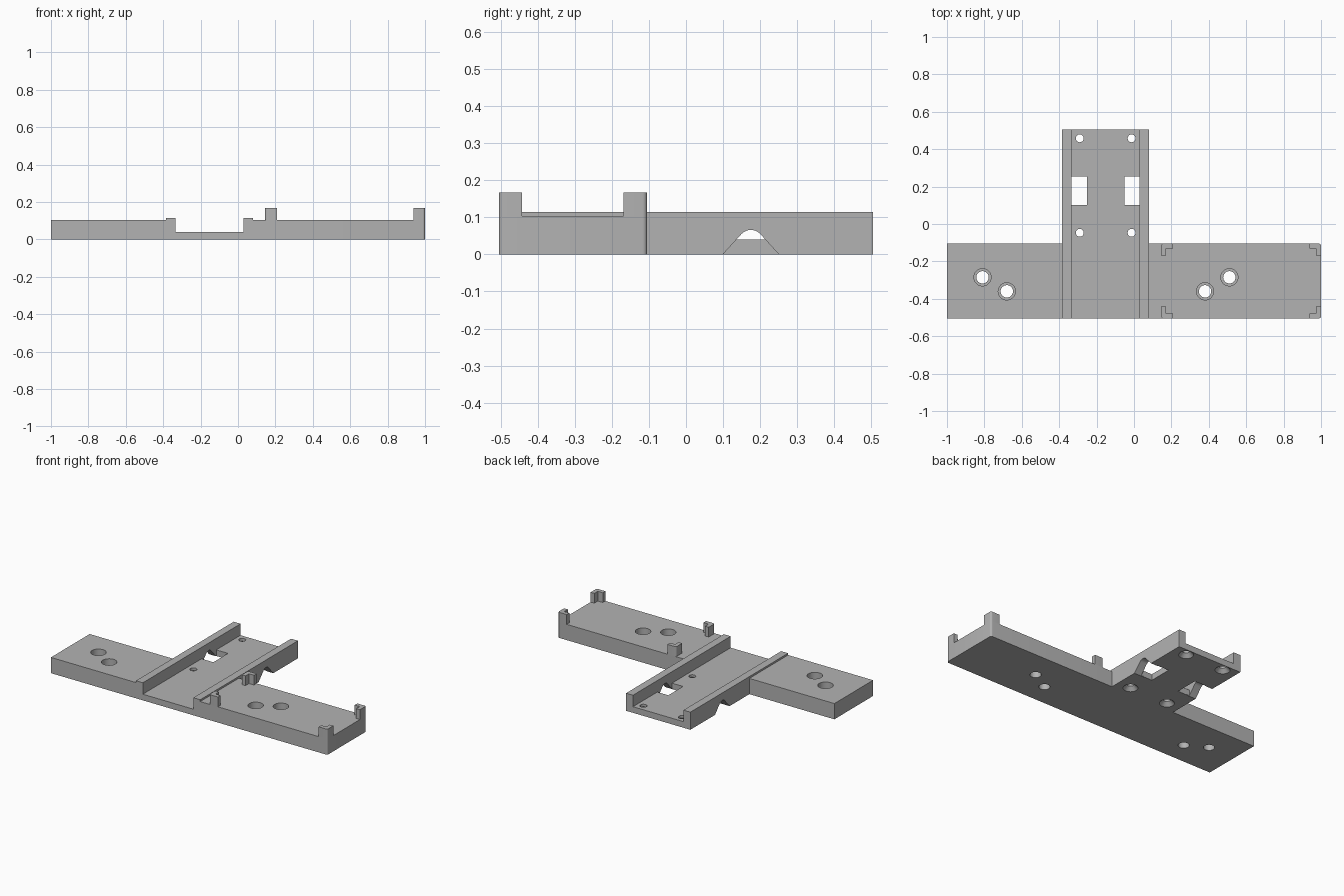
import bpy, bmesh, math
from mathutils import Matrix, Vector

cube = bpy.data.objects.get("Cube")
if cube:
    bpy.data.objects.remove(cube, do_unlink=True)

grey = bpy.data.materials.new("plain grey")
grey.use_nodes = True
GREY = (0.45, 0.45, 0.45, 1)
grey.diffuse_color = GREY
grey.node_tree.nodes["Principled BSDF"].inputs["Base Color"].default_value = GREY

FRONT, BACK, WING_BACK = -0.505, 0.505, -0.105
WING_TOP, FLOOR_TOP, WALL_TOP, POST_TOP = 0.103, 0.04, 0.115, 0.167
LEFT, RIGHT = -0.385, 0.08      # outer faces of the channel
WALL = 0.05


def finish(name, bm):
    bmesh.ops.recalc_face_normals(bm, faces=bm.faces)
    mesh = bpy.data.meshes.new(name)
    bm.to_mesh(mesh)
    bm.free()
    mesh.materials.append(grey)
    ob = bpy.data.objects.new(name, mesh)
    bpy.context.collection.objects.link(ob)
    return ob


def prism(name, points, offset):
    """Extrude a closed outline of 3D points along an offset."""
    bm = bmesh.new()
    face = bm.faces.new([bm.verts.new(p) for p in points])
    ext = bmesh.ops.extrude_face_region(bm, geom=[face])
    moved = [g for g in ext["geom"] if isinstance(g, bmesh.types.BMVert)]
    bmesh.ops.translate(bm, verts=moved, vec=Vector(offset))
    return finish(name, bm)


def box(name, x0, x1, y0, y1, z0, z1):
    pts = [(x0, y0, z0), (x1, y0, z0), (x1, y1, z0), (x0, y1, z0)]
    return prism(name, pts, (0, 0, z1 - z0))


def cone(name, x, y, z0, z1, r0, r1):
    bm = bmesh.new()
    bmesh.ops.create_cone(bm, cap_ends=True, segments=40, radius1=r0, radius2=r1,
                          depth=z1 - z0,
                          matrix=Matrix.Translation((x, y, (z0 + z1) / 2)))
    return finish(name, bm)


def cut(ob, cutters):
    """Subtract the cutters, bake the result and remove them."""
    for c in cutters:
        c.hide_render = True
        mod = ob.modifiers.new("cut", "BOOLEAN")
        mod.operation, mod.solver, mod.object = "DIFFERENCE", "EXACT", c
    deps = bpy.context.evaluated_depsgraph_get()
    baked = bpy.data.meshes.new_from_object(ob.evaluated_get(deps))
    ob.modifiers.clear()
    ob.data = baked
    for c in cutters:
        bpy.data.objects.remove(c, do_unlink=True)


def rounded_corner(x, y, sx, sy, r=0.012, n=5):
    """Arc round an outer corner, from the x-facing side to the y-facing side."""
    cx, cy = x - sx * r, y - sy * r
    return [(cx + sx * r * math.cos(a), cy + sy * r * math.sin(a))
            for a in (math.pi / 2 * i / n for i in range(n + 1))]


# Channel: a U section run from front to back
section = [(LEFT, 0), (RIGHT, 0), (RIGHT, WALL_TOP), (RIGHT - WALL, WALL_TOP),
           (RIGHT - WALL, FLOOR_TOP), (LEFT + WALL, FLOOR_TOP),
           (LEFT + WALL, WALL_TOP), (LEFT, WALL_TOP)]
channel = prism("channel", [(x, FRONT, z) for x, z in section], (0, BACK - FRONT, 0))

# Strap slots in the floor and round-topped notches under the walls
arch_r, arch_y, arch_top = 0.035, 0.175, 0.066
arch = [(0.095, -0.005), (0.255, -0.005)]
for i in range(9):
    a = math.radians(45 + 90 * i / 8)
    arch.append((arch_y + arch_r * math.cos(a), arch_top - arch_r + arch_r * math.sin(a)))
cutters = []
for wall_x, slot0, slot1 in ((LEFT, LEFT + WALL, -0.25), (RIGHT - WALL, -0.05, RIGHT - WALL)):
    x0, x1 = wall_x - 0.02, wall_x + WALL + 0.02
    cutters.append(prism("notch_cutter", [(x0, y, z) for y, z in arch], (x1 - x0, 0, 0)))
    cutters.append(box("slot_cutter", slot0, slot1, 0.102, 0.254, -0.02, FLOOR_TOP + 0.02))

# Screw holes in the floor, countersunk from below
for x in (-0.29, -0.013):
    for y in (-0.047, 0.458):
        cutters.append(cone("screw_cutter", x, y, -0.02, 0.06, 0.021, 0.021))
        cutters.append(cone("sink_cutter", x, y, -0.002, 0.024, 0.046, 0.021))
cut(channel, cutters)

# Wings on both sides, the left one with rounded outer corners
right_wing = box("right_wing", -1, LEFT, FRONT, WING_BACK, 0, WING_TOP)
outline = [(RIGHT, FRONT)] + rounded_corner(1, FRONT, 1, -1)[::-1]
outline += rounded_corner(1, WING_BACK, 1, 1) + [(RIGHT, WING_BACK)]
left_wing = prism("left_wing", [(x, y, 0) for x, y in outline], (0, 0, WING_TOP))

# Stepped holes through the wings
for wing, spots in ((right_wing, ((-0.81, -0.285), (-0.68, -0.36))),
                    (left_wing, ((0.38, -0.36), (0.51, -0.285)))):
    cutters = []
    for x, y in spots:
        cutters.append(cone("hole_cutter", x, y, -0.02, 0.13, 0.033, 0.033))
        cutters.append(cone("bore_cutter", x, y, 0.05, 0.13, 0.046, 0.046))
    cut(wing, cutters)

# L-shaped corner posts on the left wing
ARM, THICK = 0.063, 0.027
for side, x, sx in (("inner", 0.145, -1), ("outer", 1, 1)):
    for end, y, sy in (("front", FRONT, -1), ("back", WING_BACK, 1)):
        ix, iy = x - sx * THICK, y - sy * THICK
        ax, ay = x - sx * ARM, y - sy * ARM
        pts = rounded_corner(x, y, sx, sy)
        pts += [(ax, y), (ax, iy), (ix, iy), (ix, ay), (x, ay)]
        prism(f"{side}_{end}_post", [(px, py, WING_TOP) for px, py in pts],
              (0, 0, POST_TOP - WING_TOP))

# Smooth the round walls, keep the edges sharp
for ob in bpy.context.collection.objects:
    if ob.type == "MESH":
        bpy.ops.object.select_all(action="DESELECT")
        ob.select_set(True)
        bpy.context.view_layer.objects.active = ob
        bpy.ops.object.shade_smooth_by_angle(angle=math.radians(30))
